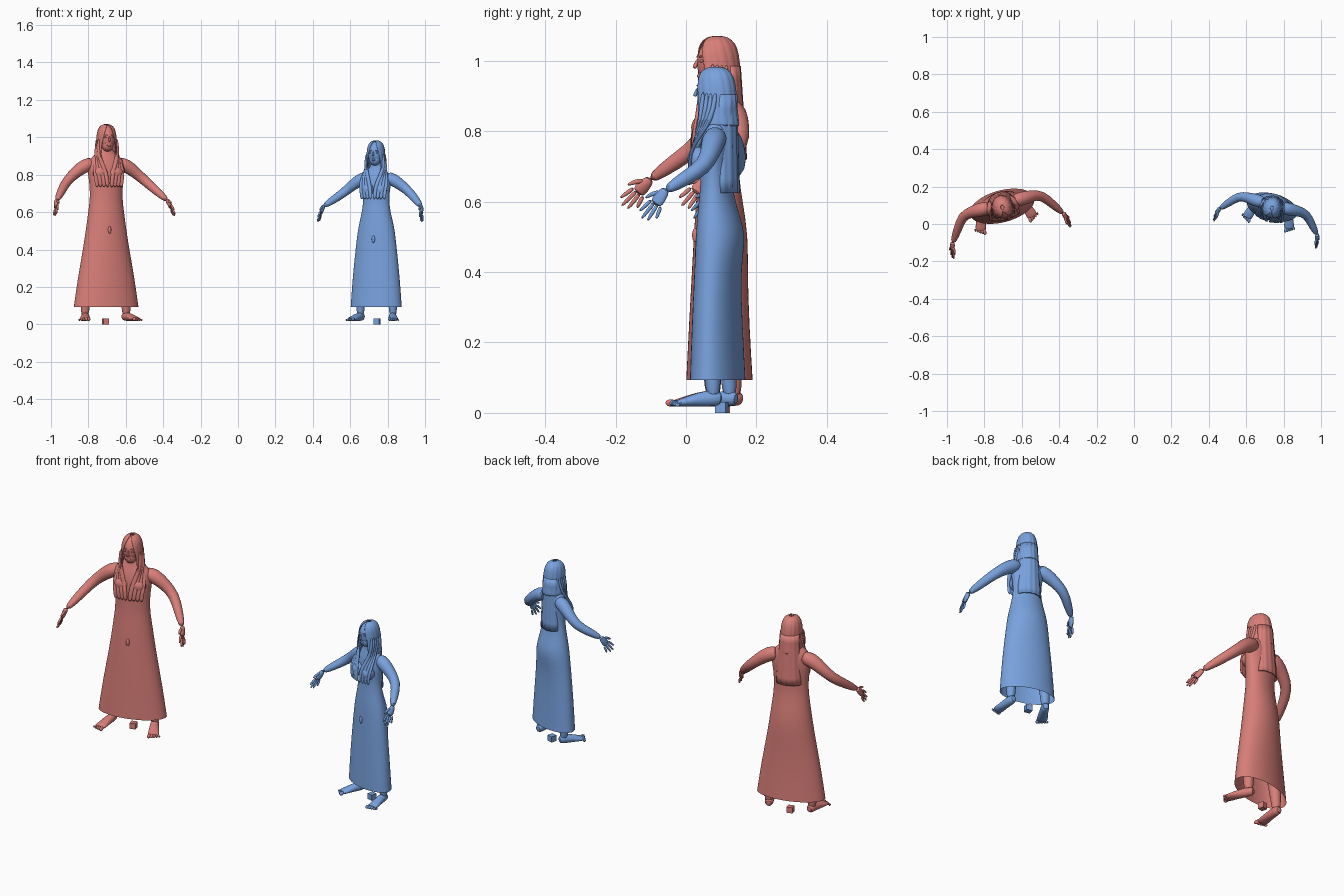
import bpy, bmesh
from math import sin, cos, pi, radians
from mathutils import Vector, Matrix

default = bpy.data.objects.get("Cube")
if default:
    bpy.data.objects.remove(default, do_unlink=True)


def material(name, rgb):
    m = bpy.data.materials.new(name)
    m.use_nodes = True
    m.diffuse_color = (*rgb, 1)
    m.node_tree.nodes["Principled BSDF"].inputs["Base Color"].default_value = (*rgb, 1)
    return m


def finish(name, bm, fig, subdiv=0, thick=0):
    """Turn a bmesh into a smooth object standing at the figure's place."""
    bmesh.ops.recalc_face_normals(bm, faces=bm.faces)
    me = bpy.data.meshes.new(name)
    bm.to_mesh(me)
    bm.free()
    me.transform(fig["place"])
    me.materials.append(fig["mat"])
    ob = bpy.data.objects.new(fig["name"] + "_" + name, me)
    bpy.context.scene.collection.objects.link(ob)
    if thick:
        mod = ob.modifiers.new("thickness", "SOLIDIFY")
        mod.thickness = thick
    if subdiv:
        mod = ob.modifiers.new("smooth", "SUBSURF")
        mod.levels = mod.render_levels = subdiv
    bpy.ops.object.select_all(action="DESELECT")
    ob.select_set(True)
    bpy.context.view_layer.objects.active = ob
    bpy.ops.object.shade_smooth_by_angle(angle=radians(50))
    return ob


def loft(rings, closed=True, cap_start=False, cap_end=False):
    """Skin a row of equal point rings."""
    bm = bmesh.new()
    rows = [[bm.verts.new(p) for p in ring] for ring in rings]
    n = len(rows[0])
    for a, b in zip(rows, rows[1:]):
        for i in range(n if closed else n - 1):
            j = (i + 1) % n
            bm.faces.new((a[i], a[j], b[j], b[i]))
    if cap_start:
        bm.faces.new(rows[0])
    if cap_end:
        bm.faces.new(rows[-1])
    return bm


def tube(name, fig, pts, radii, hint=(0, 0, 1), n=10):
    """Tapered limb; each radius is a (width, height) pair or one number."""
    pts = [Vector(p) for p in pts]
    rings = []
    for i, p in enumerate(pts):
        t = (pts[min(i + 1, len(pts) - 1)] - pts[max(i - 1, 0)]).normalized()
        side = t.cross(Vector(hint)).normalized()
        up = side.cross(t)
        w, h = radii[i] if isinstance(radii[i], tuple) else (radii[i],) * 2
        rings.append([p + side * w * cos(k * 2 * pi / n) + up * h * sin(k * 2 * pi / n)
                      for k in range(n)])
    return finish(name, loft(rings, True, True, True), fig, 1)


def ball(name, fig, loc, size):
    bm = bmesh.new()
    bmesh.ops.create_uvsphere(bm, u_segments=20, v_segments=12, radius=1,
                              matrix=Matrix.Translation(loc) @ Matrix.Diagonal((*size, 1)))
    return finish(name, bm, fig)


def gown(fig):
    # Open-bottomed dress rising into shoulders and neck
    n = 28
    rings = []
    for z, a, front, back in fig["rings"]:
        ring = []
        for k in range(n):
            t = 2 * pi * k / n
            ring.append((a * cos(t), (back if sin(t) > 0 else front) * sin(t), z))
        rings.append(ring)
    finish("dress_body", loft(rings, cap_end=True), fig, 1)
    for x in (-1, 1):
        ball("chest", fig, (x * fig["chest"][0], fig["chest"][1], fig["chest"][2]), fig["chest_size"])
    ball("belly_detail", fig, fig["belly"], (.009, .008, .02))


def head(fig):
    s, hz = fig["s"], fig["head_z"]

    def at(x, y, z):
        return (x * s, y * s, hz + z * s)

    def sized(*v):
        return tuple(c * s for c in v)
    ball("head", fig, at(0, -.008, 0), sized(.042, .052, .065))
    ball("jaw", fig, at(0, -.025, -.035), sized(.029, .032, .03))
    tube("nose", fig, [at(0, -.058, .01), at(0, -.064, -.004), at(0, -.068, -.016)],
         [.003 * s, .005 * s, .007 * s], (0, 1, 0))
    ball("lips", fig, at(0, -.055, -.035), sized(.012, .005, .005))
    for x in (-1, 1):
        ball("eye", fig, at(x * .017, -.053, .004), sized(.008, .005, .004))
        tube("eyebrow", fig, [at(x * .008, -.058, .014), at(x * .018, -.055, .017),
                              at(x * .028, -.047, .013)], [.002 * s, .003 * s, .002 * s])

    # Hair cap: ridged shell, open around the face
    cap = [(.07, .008, .2), (.066, .024, .2), (.053, .039, .3), (.025, .048, .5),
           (-.02, .051, .75), (-.06, .053, .8), (-.1, .058, .85)]
    rings, n = [], 48
    for z, a, gap in cap:
        ring = []
        for k in range(n + 1):
            t = -pi / 2 + gap + (2 * pi - 2 * gap) * k / n
            r = a * s * (1 + .035 * (k % 4 == 0) * (-1))
            ring.append((r * cos(t), r * 1.2 * sin(t) - .006 * s, hz + z * s))
        rings.append(ring)
    finish("hair_cap", loft(rings, closed=False), fig, 1, .004)

    # Long back panel with a straight lower edge
    rings, n = [], 24
    top, end = hz - .01, fig["hair_end"]
    for i in range(8):
        f = i / 7
        w = (.046 + .016 * f) * s
        back = .056 * s + (fig["hair_back"] - .056 * s) * f
        ring = []
        for k in range(n + 1):
            t = -1.45 + 2.9 * k / n
            y = back - .045 * (1 - cos(t)) - .003 * (k % 4 == 0)
            ring.append((w * sin(t), y, top + (end - top) * f))
        rings.append(ring)
    finish("back_hair", loft(rings, closed=False), fig, 0, .006)

    # Locks falling over the shoulders to the chest
    for x in (-1, 1):
        for k in range(4):
            foot = .01 + .017 * k
            y = fig["lock_y"] + .004 * k
            tube("front_lock", fig,
                 [at(x * .046, -.03 + .012 * k, .0), at(x * .049, -.034 + .012 * k, -.05),
                  at(x * (.043 + .004 * k), -.04 + .008 * k, -.1),
                  (x * (foot + .012) * s, y * .85, hz - .155 * s),
                  (x * (foot + .003) * s, y, fig["lock_end"] + .05),
                  (x * foot * s, y, fig["lock_end"])],
                 [.006 * s, .009 * s, (.011 * s, .008 * s)] + [(.011 * s, .005)] * 3, (0, 1, 0), 8)


def limbs(fig):
    s = fig["s"]
    for x in (-1, 1):
        flip = Vector((x, 1, 1))
        sh, el, wr, tip = [Vector(p) * flip for p in fig["arm"]]
        inner = sh * Vector((.5, 1, 1)) + Vector((0, 0, .015))
        tube("arm", fig, [inner, sh, sh.lerp(el, .5) + Vector((0, .004, .004)), el,
                          el.lerp(wr, .5), wr],
             [r * s for r in (.032, .036, .029, .025, .022, .014)], n=14)
        # Hand: flat palm, four spread fingers and a thumb
        d = tip - wr
        fwd = d.normalized()
        e = Vector((0, -1, 0))
        e = (e - fwd * e.dot(fwd)).normalized()
        flat = fwd.cross(e)
        knuckle = wr + d * .5
        tube("palm", fig, [wr - d * .1, wr + d * .2, knuckle],
             [.013 * s, (.019 * s, .011 * s), (.022 * s, .009 * s)], flat)
        for k, length in enumerate((.9, 1.05, 1.0, .8)):
            off = e * (.017 - .0115 * k) * s
            end = wr + d * length + off * 1.6
            tube("finger", fig, [knuckle - d * .08 + off, (knuckle + off).lerp(end, .5), end],
                 [.0065 * s, .006 * s, .004 * s], flat, 8)
        tube("thumb", fig, [wr + d * .1 + e * .01 * s, wr + d * .28 + e * .027 * s,
                            wr + d * .5 + e * .036 * s], [.008 * s, .007 * s, .004 * s], flat, 8)

        # Leg under the skirt, foot and toes
        ax = fig["ankle"] * x

        def step(out, y, z):
            return (ax + x * out * s, y * s, z)
        tube("leg", fig, [(ax * .75, 0, .4), (ax * .9, .008, .22), step(0, .008, .1), step(0, .012, .04)],
             [.042 * s, .035 * s, .022 * s, .021 * s], (0, 1, 0), 14)
        tube("foot", fig, [step(-.007, .036, .038), step(-.003, .015, .043), step(.01, -.03, .038),
                           step(.022, -.07, .03), step(.028, -.092, .027)],
             [(.015 * s, .016), (.021 * s, .025), (.022 * s, .021),
              (.028 * s, .013), (.026 * s, .009)], n=14)
        for k in range(5):
            r = (.0095 - .0011 * k) * s
            ball("toe", fig, step(.011 + .0105 * k, -.1 + .005 * k, .018 + r), (r * .85, r * 1.5, r))

    # Small block on the ground between the feet
    bm = bmesh.new()
    bmesh.ops.create_cube(bm, size=.031, matrix=Matrix.Translation((0, .012, .0155)))
    finish("ground_block", bm, fig)


def place(x, y, yaw):
    return Matrix.Translation((x, y, 0)) @ Matrix.Rotation(radians(yaw), 4, "Z")


# Dress rings: height, half width, front depth, back depth
tall = dict(
    name="red", mat=material("soft_red", (.69, .21, .19)), place=place(-.705, .095, 15),
    s=1.09, head_z=.995, hair_end=.72, hair_back=.078, lock_end=.73, lock_y=-.074,
    chest=(.042, -.04, .81), chest_size=(.042, .03, .035), belly=(0, -.072, .505), ankle=.114,
    arm=[(.115, .012, .85), (.219, .005, .765), (.308, -.125, .66), (.33, -.19, .585)],
    rings=[(.093, .179, .086, .086), (.25, .156, .08, .078), (.4, .128, .074, .076),
           (.5, .112, .07, .08), (.6, .098, .064, .064), (.68, .088, .058, .05),
           (.76, .092, .062, .054), (.84, .107, .058, .056), (.885, .092, .045, .05),
           (.915, .05, .032, .04), (.935, .034, .03, .034), (.97, .032, .03, .032)])
small = dict(
    name="blue", mat=material("soft_blue", (.19, .36, .73)), place=place(.739, .09, -15),
    s=1.0, head_z=.914, hair_end=.625, hair_back=.062, lock_end=.665, lock_y=-.078,
    chest=(.036, -.044, .72), chest_size=(.034, .034, .036), belly=(0, -.059, .455), ankle=.09,
    arm=[(.09, .012, .775), (.188, .012, .7), (.271, -.083, .63), (.287, -.138, .55)],
    rings=[(.093, .141, .073, .073), (.25, .13, .068, .065), (.4, .114, .062, .06),
           (.48, .104, .059, .076), (.53, .096, .057, .072), (.59, .081, .053, .05),
           (.66, .069, .045, .036), (.72, .076, .05, .042), (.775, .086, .045, .046),
           (.81, .07, .034, .042), (.835, .036, .026, .033), (.855, .028, .026, .03),
           (.89, .027, .026, .028)])

for figure in (tall, small):
    gown(figure)
    head(figure)
    limbs(figure)
